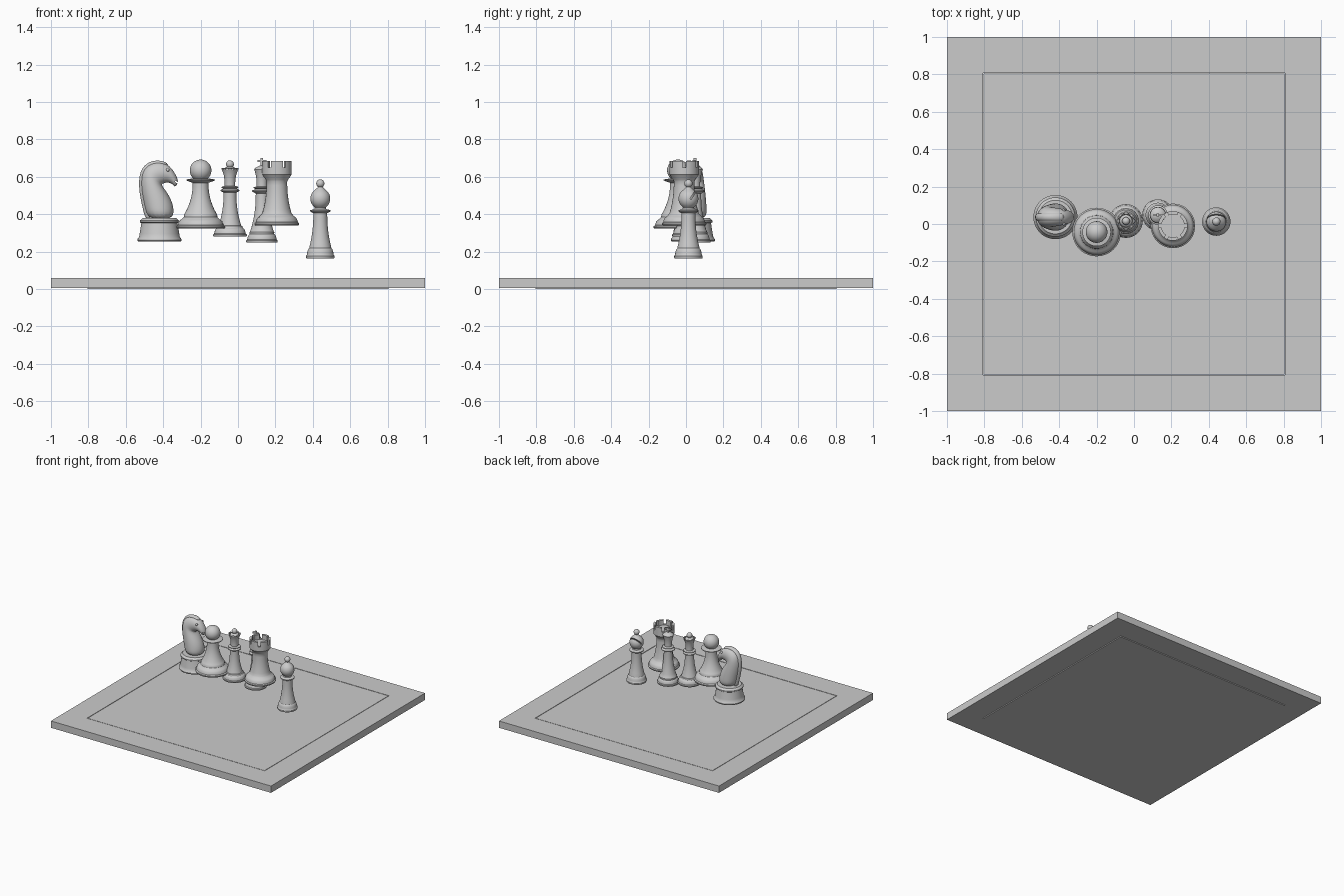
import bpy, bmesh
from math import sin, cos, pi, radians
from mathutils import Vector, Matrix

if "Cube" in bpy.data.objects:
    bpy.data.objects.remove(bpy.data.objects["Cube"])


def finish(name, bm, smooth=True):
    bmesh.ops.recalc_face_normals(bm, faces=bm.faces)
    me = bpy.data.meshes.new(name)
    bm.to_mesh(me)
    bm.free()
    ob = bpy.data.objects.new(name, me)
    bpy.context.collection.objects.link(ob)
    if smooth:
        shade(ob)
    return ob


def activate(ob):
    bpy.ops.object.select_all(action='DESELECT')
    ob.select_set(True)
    bpy.context.view_layer.objects.active = ob


def shade(ob):
    activate(ob)
    bpy.ops.object.shade_smooth_by_angle(angle=radians(35))


def box(bm, center, size, rot=Matrix()):
    m = Matrix.Translation(center) @ rot @ Matrix.Diagonal((*size, 1))
    bmesh.ops.create_cube(bm, size=1, matrix=m)


def cut(ob, bm):
    cutter = finish("cutter", bm, False)
    cutter.hide_render = True
    mod = ob.modifiers.new("cut", 'BOOLEAN')
    mod.operation, mod.object, mod.solver = 'DIFFERENCE', cutter, 'EXACT'
    activate(ob)
    bpy.ops.object.modifier_apply(modifier=mod.name)
    bpy.data.objects.remove(cutter)
    shade(ob)


def lathe(name, x, y, profile, n=48):
    bm = bmesh.new()
    rings = []
    for r, z in profile:
        if r < 1e-5:
            rings.append([bm.verts.new((x, y, z))])
        else:
            rings.append([bm.verts.new((x + r * cos(2 * pi * i / n), y + r * sin(2 * pi * i / n), z))
                          for i in range(n)])
    for a, b in zip(rings, rings[1:]):
        for i in range(n):
            j = (i + 1) % n
            quad = [a[i % len(a)], a[j % len(a)], b[j % len(b)], b[i % len(b)]]
            bm.faces.new(list(dict.fromkeys(quad)))
    return finish(name, bm)


def flare(r0, z0, r1, z1, n=8, p=2.2):
    """concave sweep from a wide foot to a narrow neck"""
    return [(r1 + (r0 - r1) * (1 - i / n) ** p, z0 + (z1 - z0) * i / n) for i in range(n + 1)]


def ball(rx, rz, zc, a0=-60, a1=90, n=12):
    angles = [radians(a0 + (a1 - a0) * i / n) for i in range(n + 1)]
    return [(max(rx * cos(a), 0), zc + rz * sin(a)) for a in angles]


def foot(r, z, h=0.05):
    """stepped base moulding of height h"""
    return [(0, z), (r * .97, z), (r, z + h * .1), (r, z + h * .25), (r * .94, z + h * .36),
            (r * .93, z + h * .5), (r * .89, z + h * .75), (r * .84, z + h * .92), (r * .78, z + h)]


def collar(r, z, h, inner):
    return [(r * .8, z), (r, z + h * .35), (r, z + h * .65), (inner, z + h)]


def notches(x, y, n, r, depth, width, z0, z1, phase=0.0):
    bm = bmesh.new()
    for i in range(n):
        a = phase + 2 * pi * i / n
        box(bm, (x + r * cos(a), y + r * sin(a), (z0 + z1) / 2), (depth, width, z1 - z0),
            Matrix.Rotation(a, 4, 'Z'))
    return bm


# board: outer border with a separate inner playing field
bm = bmesh.new()
for s in (-1, 1):
    box(bm, (0, s * .904, .032), (2, .192, .056))
    box(bm, (s * .904, 0, .032), (.192, 1.616, .056))
finish("board_border", bm, False)
bm = bmesh.new()
box(bm, (0, 0, .0298), (1.608, 1.608, .0596))
finish("board_field", bm, False)

# pawn
lathe("pawn", -.2, -.043, foot(.13, .323, .05) + [(.09, .385), (.088, .40)]
      + flare(.084, .405, .042, .568) + collar(.076, .574, .018, .038) + ball(.058, .058, .634, -50))

# bishop with a slanted slit in the mitre
bx, by = .44, .013
bishop = lathe("bishop", bx, by, foot(.076, .163, .055) + flare(.058, .226, .037, .405)
               + collar(.054, .408, .02, .032) + [(.03, .437)]
               + ball(.053, .055, .483, -48, 40) + [(.026, .532), (.014, .543)] + ball(.022, .022, .564, -55))
bm = bmesh.new()
box(bm, (bx, by + .03, .51), (.2, .008, .07), Matrix.Rotation(radians(-32), 4, 'X'))
cut(bishop, bm)

# queen with a notched coronet
qx, qy = -.043, .016
queen = lathe("queen", qx, qy, foot(.09, .28, .045) + [(.066, .336)] + flare(.06, .34, .034, .515)
              + collar(.05, .518, .018, .038) + collar(.045, .537, .014, .028)
              + [(.028, .57), (.032, .605), (.04, .63), (.047, .645), (.038, .648), (.034, .634)]
              + ball(.034, .022, .634, 5, 60, 5) + ball(.021, .021, .667, -50))
cut(queen, notches(qx, qy, 8, .047, .02, .013, .635, .67, pi / 8))

# king with a cross
kx, ky = .128, .048
lathe("king", kx, ky, foot(.084, .248, .045) + [(.066, .305)] + flare(.062, .31, .033, .51)
      + collar(.052, .515, .018, .038) + collar(.044, .535, .014, .028)
      + [(.028, .57), (.031, .60), (.039, .632), (.042, .64), (.038, .646), (.022, .655), (.01, .66), (0, .66)])
bm = bmesh.new()
box(bm, (kx, ky, .676), (.013, .014, .048))
box(bm, (kx, ky, .684), (.05, .013, .012))
finish("king_cross", bm, False)

# rook with battlements
rx, ry = .208, -.01
rook = lathe("rook", rx, ry, foot(.119, .34, .048) + [(.082, .40)] + flare(.078, .405, .055, .575)
             + [(.06, .585), (.074, .605), (.079, .612), (.079, .685), (.061, .685), (.061, .645), (0, .645)])
cut(rook, notches(rx, ry, 6, .07, .04, .018, .65, .70))

# knight: turned base, lofted head and neck, mane ridge
hx, hy = -.42, .037
lathe("knight_base", hx, hy, [(0, .254), (.114, .254), (.118, .259), (.118, .266), (.109, .278), (.106, .295),
      (.101, .325), (.097, .352), (.105, .357), (.105, .366), (.095, .374), (.09, .38), (0, .38)])

# back edge x, z; front edge x, z; half width
SECTIONS = [(-.495, .37, -.345, .37, .076), (-.512, .44, -.34, .43, .075), (-.528, .515, -.358, .484, .07),
            (-.531, .585, -.388, .53, .063), (-.518, .645, -.41, .557, .057), (-.475, .683, -.4, .563, .053),
            (-.42, .69, -.378, .57, .047), (-.375, .675, -.36, .564, .041), (-.338, .63, -.348, .558, .034),
            (-.312, .572, -.338, .542, .022)]


def loft(name, rows, n=16):
    bm = bmesh.new()
    rings = []
    for a, b, w in rows:
        c, h = (a + b) / 2, (a - b) / 2
        rings.append([bm.verts.new(c + h * cos(2 * pi * i / n) + Vector((0, w * sin(2 * pi * i / n), 0)))
                      for i in range(n)])
    for p, q in zip(rings, rings[1:]):
        for i in range(n):
            j = (i + 1) % n
            bm.faces.new((p[i], p[j], q[j], q[i]))
    bm.faces.new(rings[0])
    bm.faces.new(rings[-1])
    ob = finish(name, bm)
    mod = ob.modifiers.new("round", 'SUBSURF')
    mod.levels = mod.render_levels = 2
    activate(ob)
    bpy.ops.object.modifier_apply(modifier=mod.name)
    shade(ob)
    return ob


pairs = [(Vector((a, hy, b)), Vector((c, hy, d)), w) for a, b, c, d, w in SECTIONS]
head = loft("knight_head", [(a.lerp(b, .06), b, w) for a, b, w in pairs])
loft("knight_mane", [(a, a.lerp(b, .22), .02) for a, b, w in pairs[:8]])
bm = bmesh.new()
box(bm, (-.315, hy, .562), (.05, .2, .008), Matrix.Rotation(radians(35), 4, 'Y'))
cut(head, bm)
bm = bmesh.new()
for s in (-1, 1):
    bmesh.ops.create_uvsphere(bm, u_segments=16, v_segments=8, radius=.009,
                              matrix=Matrix.Translation((-.376, hy + s * .036, .636)))
finish("knight_eyes", bm)
